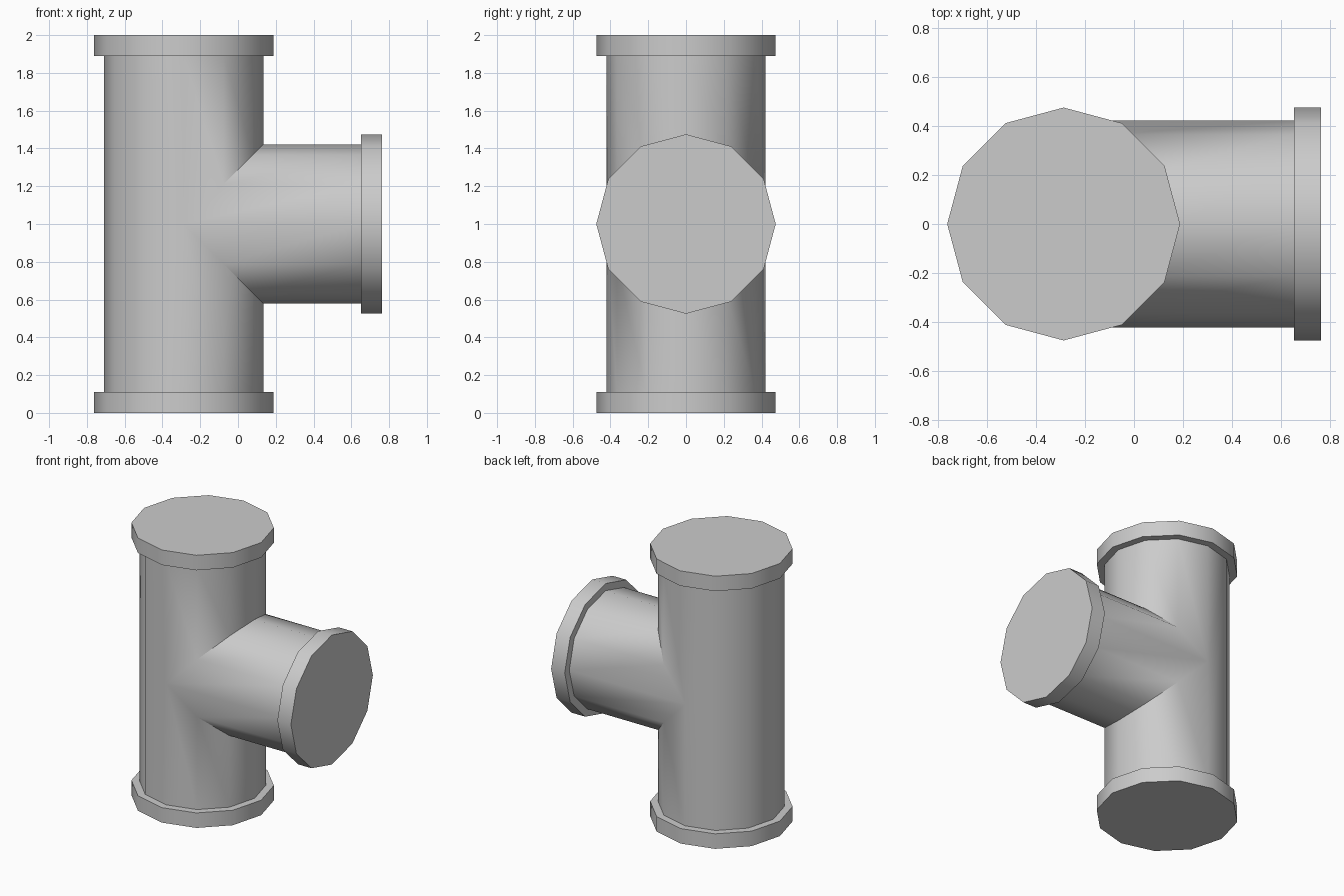
import bpy, bmesh, math
from mathutils import Vector, Matrix

cube = bpy.data.objects.get("Cube")
if cube:
    bpy.data.objects.remove(cube)

SIDES = 12
PIPE_R, RIM_R, RIM_T = 0.422, 0.475, 0.11
AXIS_X, MID_Z, HEIGHT, BRANCH_END = -0.287, 1.0, 2.0, 0.762

grey = bpy.data.materials.new("pipe grey")
grey.use_nodes = True
colour = (0.6, 0.6, 0.6, 1)
grey.diffuse_color = colour
grey.node_tree.nodes["Principled BSDF"].inputs["Base Color"].default_value = colour

UP = Matrix.Identity(4)
SIDEWAYS = Matrix.Rotation(math.radians(90), 4, 'Y')


def cylinder(bm, radius, length, centre, turn, caps):
    """Add a 12-sided cylinder and return its vertices."""
    return bmesh.ops.create_cone(
        bm, cap_ends=caps, segments=SIDES, radius1=radius, radius2=radius,
        depth=length, matrix=Matrix.Translation(centre) @ turn)["verts"]


def finish(name, bm):
    """Turn the bmesh into a smooth-shaded object with crisp edges."""
    bmesh.ops.recalc_face_normals(bm, faces=bm.faces)
    mesh = bpy.data.meshes.new(name)
    bm.to_mesh(mesh)
    bm.free()
    mesh.materials.append(grey)
    obj = bpy.data.objects.new(name, mesh)
    bpy.context.collection.objects.link(obj)
    bpy.ops.object.select_all(action='DESELECT')
    obj.select_set(True)
    bpy.context.view_layer.objects.active = obj
    bpy.ops.object.shade_smooth_by_angle(angle=math.radians(40))


# Upright pipe, with a mitred opening cut in its +x side
bm = bmesh.new()
joint = Vector((AXIS_X, 0, MID_Z))
cylinder(bm, PIPE_R, HEIGHT - 2 * RIM_T, joint, UP, False)
for slope in (1, -1):
    near = [f for f in bm.faces if f.calc_center_median().x > AXIS_X]
    geom = near + list({e for f in near for e in f.edges} | {v for f in near for v in f.verts})
    bmesh.ops.bisect_plane(bm, geom=geom, dist=1e-4, plane_co=joint, plane_no=(1, 0, slope))
opening = []
for f in bm.faces:
    c = f.calc_center_median() - joint
    if c.x > abs(c.z):
        opening.append(f)
bmesh.ops.delete(bm, geom=opening, context='FACES')

# Side branch, its inner end mitred to fit the opening
length = BRANCH_END - RIM_T - AXIS_X
ring = cylinder(bm, PIPE_R, length, joint + Vector((length / 2, 0, 0)), SIDEWAYS, False)
for v in ring:
    if v.co.x < AXIS_X + 0.01:
        v.co.x = AXIS_X + abs(v.co.z - MID_Z)
bmesh.ops.remove_doubles(bm, verts=bm.verts, dist=0.001)
finish("tee_pipe", bm)

# Closed end rims
for name, centre, turn in (
        ("bottom_rim", (AXIS_X, 0, RIM_T / 2), UP),
        ("top_rim", (AXIS_X, 0, HEIGHT - RIM_T / 2), UP),
        ("branch_rim", (BRANCH_END - RIM_T / 2, 0, MID_Z), SIDEWAYS)):
    bm = bmesh.new()
    cylinder(bm, RIM_R, RIM_T, centre, turn, True)
    finish(name, bm)
